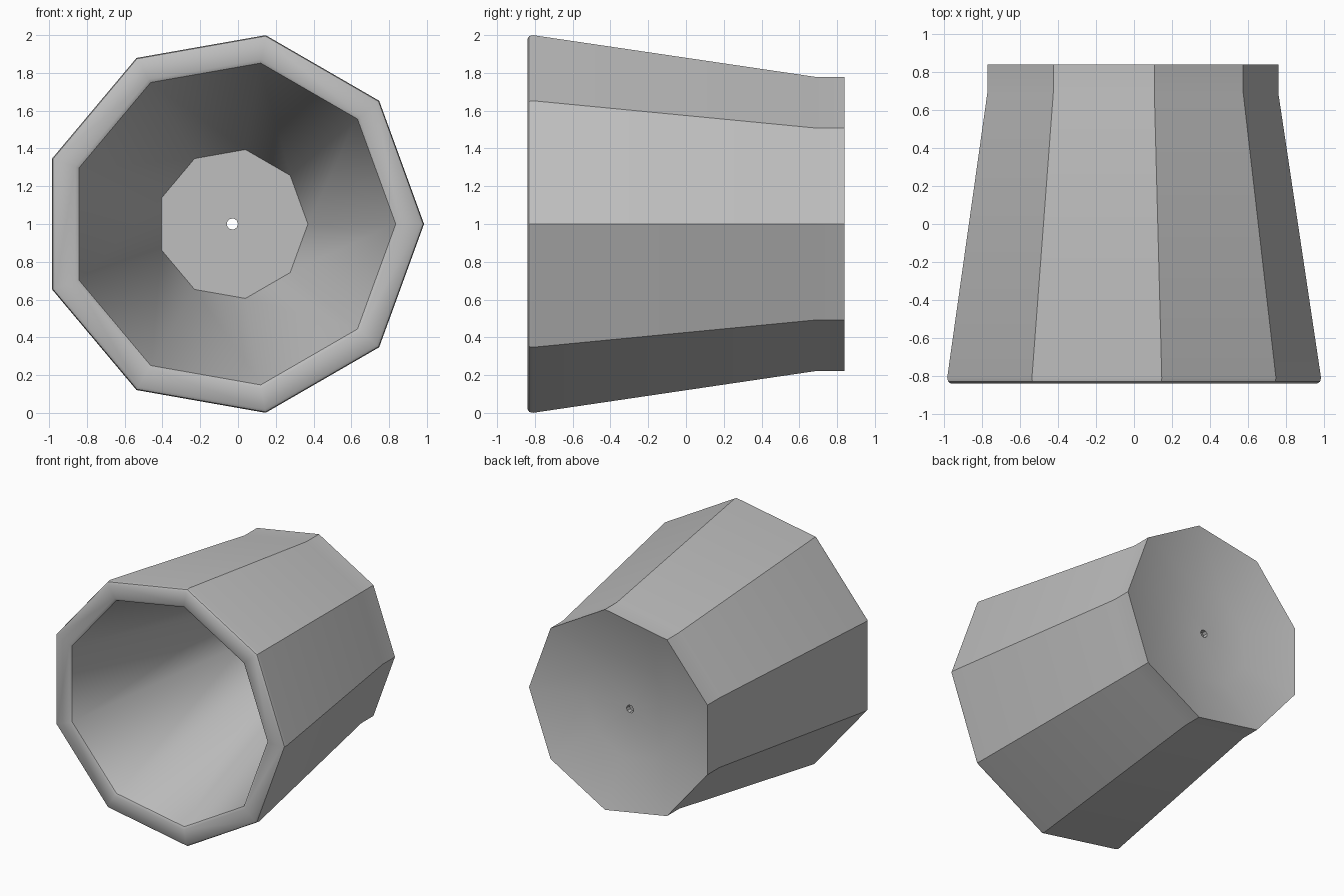
import bpy, bmesh, math

cube = bpy.data.objects.get("Cube")
if cube:
    bpy.data.objects.remove(cube)

SIDES = 9
CENTRE_X, CENTRE_Z = -0.03, 1.0

# Closed wall section as (radius, y): outside, back recess, hole, inside floor, flared bore, rounded rim
profile = [
    (1.015, -0.81), (0.79, 0.69), (0.79, 0.84),
    (0.39, 0.73), (0.03, 0.73), (0.03, 0.69),
    (0.40, 0.69), (0.855, -0.80), (0.865, -0.83),
    (0.885, -0.84), (0.995, -0.84), (1.01, -0.83),
]

# Single flat colour
grey = bpy.data.materials.new("plain_grey")
grey.use_nodes = True
colour = (0.52, 0.52, 0.52, 1)
grey.diffuse_color = colour
grey.node_tree.nodes["Principled BSDF"].inputs["Base Color"].default_value = colour

# Sweep the section around the y axis in nine steps
bm = bmesh.new()
rings = []
for i in range(SIDES):
    a = math.tau * i / SIDES
    rings.append([bm.verts.new((CENTRE_X + r * math.cos(a), y, CENTRE_Z + r * math.sin(a)))
                  for r, y in profile])
n = len(profile)
for i in range(SIDES):
    here, there = rings[i], rings[(i + 1) % SIDES]
    for j in range(n):
        k = (j + 1) % n
        bm.faces.new((here[j], here[k], there[k], there[j]))
bmesh.ops.recalc_face_normals(bm, faces=bm.faces[:])

mesh = bpy.data.meshes.new("tapered_cup")
bm.to_mesh(mesh)
bm.free()
mesh.materials.append(grey)
cup = bpy.data.objects.new("tapered_cup", mesh)
bpy.context.collection.objects.link(cup)

# Crisp outer facets, softly blended bore and recess
bpy.ops.object.select_all(action='DESELECT')
cup.select_set(True)
bpy.context.view_layer.objects.active = cup
bpy.ops.object.shade_smooth_by_angle(angle=math.radians(38.8))
